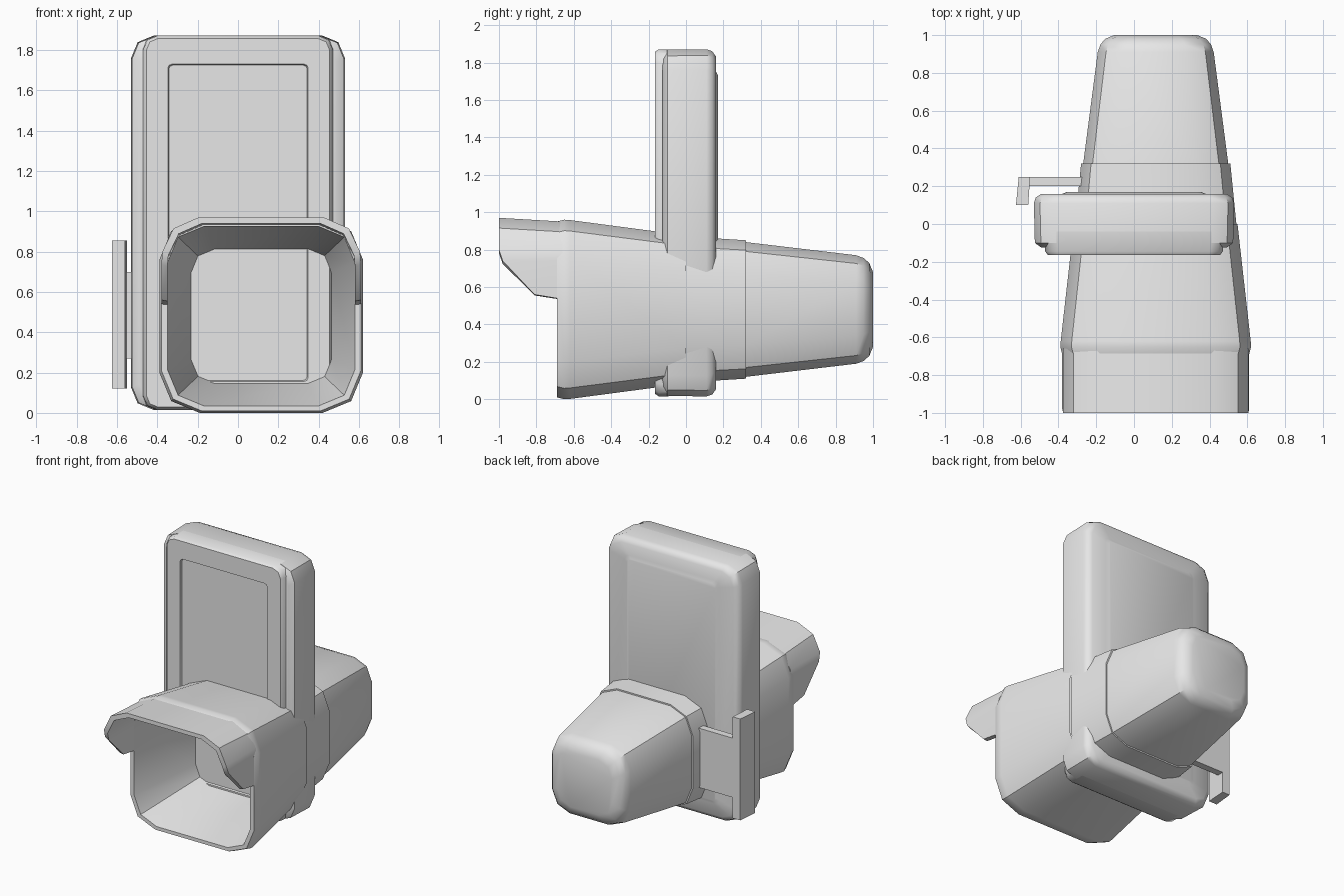
import bpy, bmesh, math
from mathutils import Vector

cube = bpy.data.objects.get("Cube")
if cube:
    bpy.data.objects.remove(cube, do_unlink=True)

grey = bpy.data.materials.new("plain_grey")
grey.use_nodes = True
grey.diffuse_color = (0.8, 0.8, 0.8, 1)
grey.node_tree.nodes["Principled BSDF"].inputs["Base Color"].default_value = (0.8, 0.8, 0.8, 1)

CX, CZ = 0.115, 0.48   # axis of the tube
PZ = 0.943             # middle height of the upright case


def ring(cx, cz, hw, hh, r, y, steps=2):
    """Rounded rectangle in the xz plane at depth y."""
    pts = []
    for k, (sx, sz) in enumerate([(1, 1), (-1, 1), (-1, -1), (1, -1)]):
        for i in range(steps + 1):
            a = math.pi / 2 * (k + i / steps)
            pts.append((cx + sx * (hw - r) + r * math.cos(a), y,
                        cz + sz * (hh - r) + r * math.sin(a)))
    return pts


def loft(name, rings, caps=(True, True), angle=32):
    """Skin a list of equal loops and shade it."""
    bm = bmesh.new()
    loops = [[bm.verts.new(p) for p in loop] for loop in rings]
    for a, b in zip(loops, loops[1:]):
        for i in range(len(a)):
            j = (i + 1) % len(a)
            bm.faces.new((a[i], a[j], b[j], b[i]))
    if caps[0]:
        bm.faces.new(loops[0])
    if caps[1]:
        bm.faces.new(loops[-1])
    bmesh.ops.recalc_face_normals(bm, faces=bm.faces)
    mesh = bpy.data.meshes.new(name)
    bm.to_mesh(mesh)
    bm.free()
    mesh.materials.append(grey)
    obj = bpy.data.objects.new(name, mesh)
    bpy.context.collection.objects.link(obj)
    bpy.ops.object.select_all(action='DESELECT')
    obj.select_set(True)
    bpy.context.view_layer.objects.active = obj
    bpy.ops.object.shade_smooth_by_angle(angle=math.radians(angle))
    return obj


def tube(*specs):
    return [ring(CX, CZ, hw, hh, r, y) for hw, hh, r, y in specs]


def case(*specs):
    return [ring(0, PZ, hw, hh, r, y) for hw, hh, r, y in specs]


# Front shell: outer skin, rim, then the funnel running back to the case
loft("front_shell", tube(
    (0.433, 0.396, 0.19, 0.0),
    (0.503, 0.478, 0.20, -0.62),
    (0.505, 0.48, 0.20, -0.65),
    (0.495, 0.47, 0.20, -0.69),
    (0.465, 0.445, 0.18, -0.69),
    (0.35, 0.335, 0.12, -0.165),
    (0.345, 0.33, 0.12, -0.12)), caps=(False, False))

# Sleeve behind the case, and the domed rear cap
loft("rear_sleeve", tube(
    (0.427, 0.39, 0.19, 0.0),
    (0.395, 0.37, 0.18, 0.32)))
loft("rear_cap", tube(
    (0.386, 0.362, 0.17, 0.30),
    (0.384, 0.36, 0.17, 0.32),
    (0.307, 0.29, 0.15, 0.91),
    (0.293, 0.275, 0.14, 0.95),
    (0.268, 0.248, 0.13, 0.98),
    (0.22, 0.20, 0.11, 1.0)), angle=40)

# Hood: half outline (offset from axis, height, front edge), mirrored
half = [(0.495, 0.54, -0.69), (0.495, 0.56, -0.81), (0.495, 0.74, -0.98),
        (0.49, 0.80, -1.0), (0.435, 0.915, -1.0), (0.31, 0.97, -1.0)]
outline = [(-x, z, y) for x, z, y in half] + half[::-1]
hood = []
for x, z, y in outline:
    inner_z = CZ + (z - CZ) * 0.94
    back_z = z - 0.02 * (z > 0.9)
    hood.append([(CX + x, y, z), (CX + x * 0.94, y, inner_z),
                 (CX + x * 0.94, -0.66, inner_z - 0.01), (CX + x, -0.66, back_z)])
loft("hood", hood)

# Upright case with a raised back panel
loft("case_body", case(
    (0.49, 0.90, 0.10, -0.125),
    (0.525, 0.925, 0.11, -0.10),
    (0.53, 0.928, 0.11, 0.11),
    (0.52, 0.918, 0.11, 0.14),
    (0.49, 0.89, 0.09, 0.16),
    (0.38, 0.81, 0.04, 0.16),
    (0.355, 0.79, 0.03, 0.17)), angle=40)

# Front lid with a shallow recessed panel
loft("case_lid", case(
    (0.485, 0.925, 0.07, 0.0),
    (0.47, 0.928, 0.07, -0.145),
    (0.455, 0.915, 0.06, -0.165),
    (0.348, 0.787, 0.02, -0.165),
    (0.343, 0.782, 0.02, -0.153)), angle=40)


# Side bracket: an arm behind the case and a slanted flange
def prism(name, outline, low, high):
    return loft(name, [[(x, y, z) for x, y in outline] for z in (low, high)])


prism("bracket_arm", [(-0.57, 0.20), (-0.20, 0.20), (-0.20, 0.25), (-0.57, 0.25)], 0.27, 0.70)
prism("bracket_flange", [(-0.625, 0.10), (-0.56, 0.10), (-0.55, 0.25), (-0.61, 0.25)], 0.12, 0.855)
